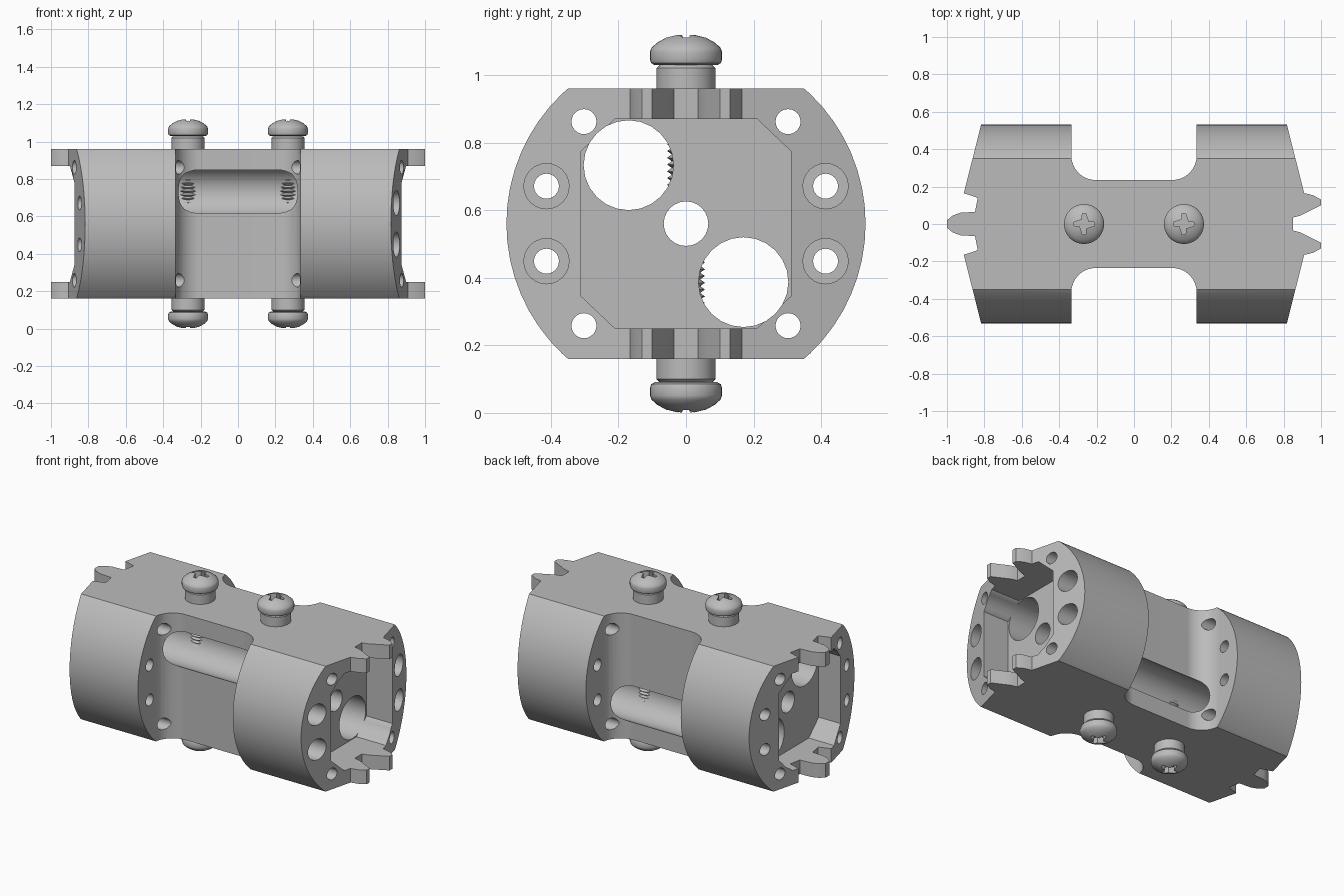
import bpy, bmesh, math

if "Cube" in bpy.data.objects:
    bpy.data.objects.remove(bpy.data.objects["Cube"], do_unlink=True)

MID = 0.56  # height of the main axis

metal = bpy.data.materials.new("grey metal")
metal.use_nodes = True
grey = (0.5, 0.5, 0.5, 1.0)
metal.diffuse_color = grey
metal.node_tree.nodes["Principled BSDF"].inputs["Base Color"].default_value = grey


def add_object(name, bm):
    bmesh.ops.recalc_face_normals(bm, faces=bm.faces[:])
    mesh = bpy.data.meshes.new(name)
    bm.to_mesh(mesh)
    bm.free()
    mesh.materials.append(metal)
    obj = bpy.data.objects.new(name, mesh)
    bpy.context.collection.objects.link(obj)
    return obj


def prism(name, points, axis, low, high):
    """Extrude a 2D outline along x (points are y, z) or z (points are x, y)."""
    bm = bmesh.new()
    place = (lambda p: (low, p[0], p[1])) if axis == "x" else (lambda p: (p[0], p[1], low))
    face = bm.faces.new([bm.verts.new(place(p)) for p in points])
    ext = bmesh.ops.extrude_face_region(bm, geom=[face])
    verts = [v for v in ext["geom"] if isinstance(v, bmesh.types.BMVert)]
    step = (high - low, 0, 0) if axis == "x" else (0, 0, high - low)
    bmesh.ops.translate(bm, verts=verts, vec=step)
    return add_object(name, bm)


def arc(cx, cy, r, start, end, steps):
    angles = [math.radians(start + (end - start) * i / steps) for i in range(steps + 1)]
    return [(cx + r * math.cos(a), cy + r * math.sin(a)) for a in angles]


def select_only(obj):
    bpy.ops.object.select_all(action="DESELECT")
    obj.select_set(True)
    bpy.context.view_layer.objects.active = obj


def combine(obj, cutter, operation="DIFFERENCE"):
    mod = obj.modifiers.new("cut", "BOOLEAN")
    mod.operation = operation
    mod.solver = "EXACT"
    mod.object = cutter
    select_only(obj)
    bpy.ops.object.modifier_apply(modifier=mod.name)
    bpy.data.objects.remove(cutter, do_unlink=True)


def bore(obj, y, z, r, low=-1.2, high=1.2, sides=24):
    circle = arc(y, z, r, 0, 360, sides)[:-1]
    combine(obj, prism("bore_cutter", circle, "x", low, high))


def finish(obj):
    select_only(obj)
    bpy.ops.object.shade_smooth_by_angle(angle=math.radians(32))
    mod = obj.modifiers.new("normals", "WEIGHTED_NORMAL")
    mod.keep_sharp = True


# Body plan: toothed ends, sloped shoulders, filleted waist
right_teeth = [(0.85, 0.035), (0.89, 0.045), (0.93, 0.065), (1.0, 0.1),
               (1.0, 0.13), (0.96, 0.153), (0.91, 0.165)]
left_teeth = [(-0.91, 0.165), (-0.835, 0.14), (-0.85, 0.065),
              (-0.93, 0.06), (-0.97, 0.045), (-1.0, 0.02)]
fillet = arc(0.205, 0.365, 0.13, 0, -90, 8)
shoulder = [(0.815, 0.54), (0.335, 0.54)] + fillet
half = right_teeth + shoulder + [(-x, y) for x, y in reversed(shoulder)] + left_teeth
plan = half + [(x, -y) for x, y in reversed(half)]
body = prism("body", plan, "z", MID - 0.4, MID + 0.4)

# Round barrel sides with flat top and bottom
clip = math.degrees(math.asin(0.42 / 0.5315))
barrel = arc(0, MID, 0.5315, -clip, clip, 18) + arc(0, MID, 0.5315, 180 - clip, 180 + clip, 18)
combine(body, prism("barrel_cutter", barrel, "x", -1.2, 1.2), "INTERSECT")

# Chamfered pocket in each end
quarter = [(0.31, 0.215), (0.21, 0.31)]
pocket = quarter + [(-y, z) for y, z in reversed(quarter)]
pocket += [(-y, -z) for y, z in pocket]
pocket = [(y, z + MID) for y, z in pocket]
combine(body, prism("pocket_cutter", pocket, "x", 0.69, 1.2))
combine(body, prism("pocket_cutter", pocket, "x", -1.2, -0.72))

# Main bores and centre hole
bore(body, -0.17, MID + 0.173, 0.133)
bore(body, 0.17, MID - 0.173, 0.133)
bore(body, 0, MID, 0.066)

# Mounting holes, with counterbores on one end
for sy in (-1, 1):
    for sz in (-1, 1):
        bore(body, sy * 0.302, MID + sz * 0.302, 0.037)
        bore(body, sy * 0.413, MID + sz * 0.111, 0.037)
        bore(body, sy * 0.413, MID + sz * 0.111, 0.067, 0.72, 1.2)
finish(body)


# Clamp screws: threaded shank, collar and domed cross-slot head
def make_screw(name, x, flipped):
    profile = [(0, 0.1), (0.03, 0.1)]
    for i in range(8):
        z = 0.105 + i * 0.02
        profile += [(0.042, z), (0.056, z + 0.01)]
    profile += [(0.042, 0.27), (0.042, 0.37), (0.088, 0.37), (0.088, 0.46),
                (0.078, 0.469), (0.092, 0.469), (0.103, 0.475), (0.107, 0.486),
                (0.107, 0.508), (0.102, 0.521), (0.085, 0.536), (0.06, 0.55),
                (0.03, 0.558), (0, 0.56)]
    bm = bmesh.new()
    verts = [bm.verts.new((r, 0, z)) for r, z in profile]
    edges = [bm.edges.new(pair) for pair in zip(verts, verts[1:])]
    bmesh.ops.spin(bm, geom=verts + edges, cent=(0, 0, 0), axis=(0, 0, 1),
                   angle=math.tau, steps=32)
    bmesh.ops.remove_doubles(bm, verts=bm.verts[:], dist=0.0005)
    screw = add_object(name, bm)
    # cross outline with angled inner corners
    arm = [(0.056, -0.009), (0.056, 0.009), (0.024, 0.012), (0.012, 0.024)]
    cross = []
    for k in range(4):
        c, s = round(math.cos(k * math.pi / 2)), round(math.sin(k * math.pi / 2))
        cross += [(c * a - s * b, s * a + c * b) for a, b in arm[:3]]
    combine(screw, prism("slot_cutter", cross, "z", 0.515, 0.6))
    screw.location = (x, 0, MID)
    if flipped:
        screw.rotation_euler = (math.pi, 0, 0)
    finish(screw)


for side, x in (("left", 0.267), ("right", -0.267)):
    make_screw("upper_screw_" + side, x, False)
    make_screw("lower_screw_" + side, x, True)
